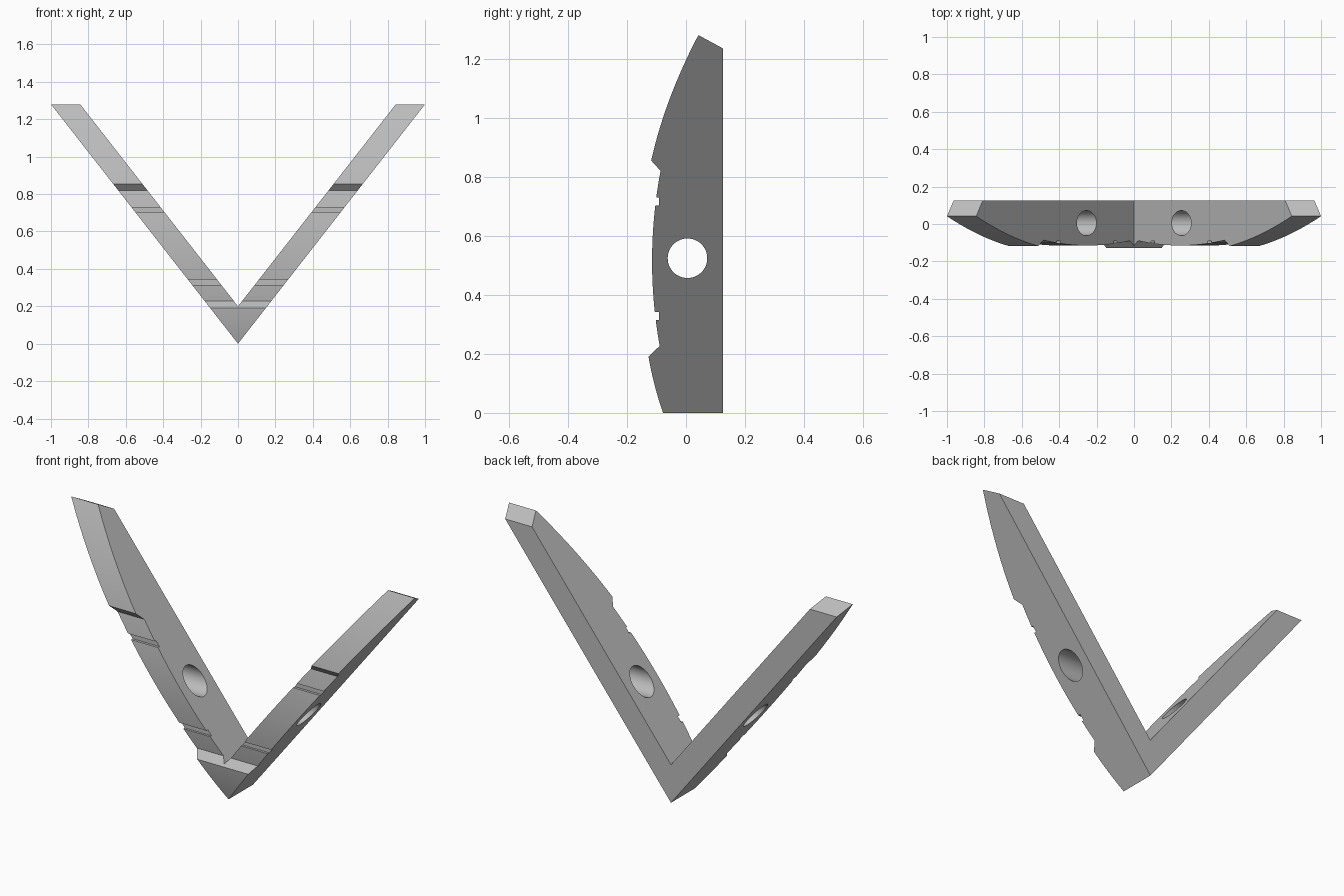
import bpy
import bmesh
from math import radians

cube = bpy.data.objects.get("Cube")
if cube:
    bpy.data.objects.remove(cube, do_unlink=True)

SLOPE = 1.28        # rise of each arm per unit of x
ARM_HEIGHT = 0.2    # vertical thickness of an arm


def bowed(start, end, bulge, steps=12):
    """Points (y, z) from start to end, bowed towards the front."""
    points = []
    for i in range(steps + 1):
        t = i / steps
        y = start[0] + (end[0] - start[0]) * t - 4 * bulge * t * (1 - t)
        points.append((y, start[1] + (end[1] - start[1]) * t))
    return points


def grip(low, high, steps):
    """Points on the shallow curve of the middle section."""
    heights = [low + (high - low) * i / steps for i in range(steps + 1)]
    return [(-0.115 + 0.31 * (z - 0.515) ** 2, z) for z in heights]


def groove(low, high):
    return [(-0.091, low), (-0.091, high)]


# Material
grey = bpy.data.materials.new("plain grey")
grey.use_nodes = True
colour = (0.5, 0.5, 0.5, 1)
grey.diffuse_color = colour
grey.node_tree.nodes["Principled BSDF"].inputs["Base Color"].default_value = colour

# Side profile: toe, grooved middle, swept tip, flat back
profile = (
    bowed((-0.078, 0), (-0.127, 0.19), 0.004)
    + grip(0.227, 0.315, 4) + groove(0.315, 0.342)
    + grip(0.342, 0.703, 14) + groove(0.703, 0.729)
    + grip(0.729, 0.82, 4)
    + bowed((-0.118, 0.855), (0.042, 1.28), 0.016, 20)
    + [(0.125, 1.235), (0.125, 0)]
)

# One arm: the profile swept sideways between two slanted planes
bm = bmesh.new()
outer = [bm.verts.new((z / SLOPE, y, z)) for y, z in profile]
inner = [bm.verts.new(((z - ARM_HEIGHT) / SLOPE, y, z)) for y, z in profile]
bm.faces.new(outer)
bm.faces.new(inner[::-1])
for i in range(len(profile)):
    j = (i + 1) % len(profile)
    bm.faces.new((outer[i], inner[i], inner[j], outer[j]))
bmesh.ops.recalc_face_normals(bm, faces=bm.faces)
mesh = bpy.data.meshes.new("v_frame")
bm.to_mesh(mesh)
bm.free()
mesh.materials.append(grey)
frame = bpy.data.objects.new("v_frame", mesh)
bpy.context.collection.objects.link(frame)

# Round hole through the arm
bpy.ops.mesh.primitive_cylinder_add(
    vertices=64, radius=0.067, depth=0.6,
    location=(0.35, 0.005, 0.524), rotation=(0, radians(90), 0))
cutter = bpy.context.object
cutter.name = "hole_cutter"
cutter.hide_render = True
cutter.data.materials.append(grey)

hole = frame.modifiers.new("hole", "BOOLEAN")
hole.operation = "DIFFERENCE"
hole.solver = "EXACT"
hole.object = cutter

# Second arm, joined on the centre plane
mirror = frame.modifiers.new("mirror", "MIRROR")
mirror.use_axis[0] = True
mirror.use_bisect_axis[0] = True
mirror.merge_threshold = 0.0005

# Bake the modifiers, then smooth the curved faces only
bpy.ops.object.select_all(action="DESELECT")
frame.select_set(True)
bpy.context.view_layer.objects.active = frame
bpy.ops.object.convert(target="MESH")
bpy.ops.object.shade_smooth_by_angle(angle=radians(20))
bpy.data.objects.remove(cutter, do_unlink=True)
